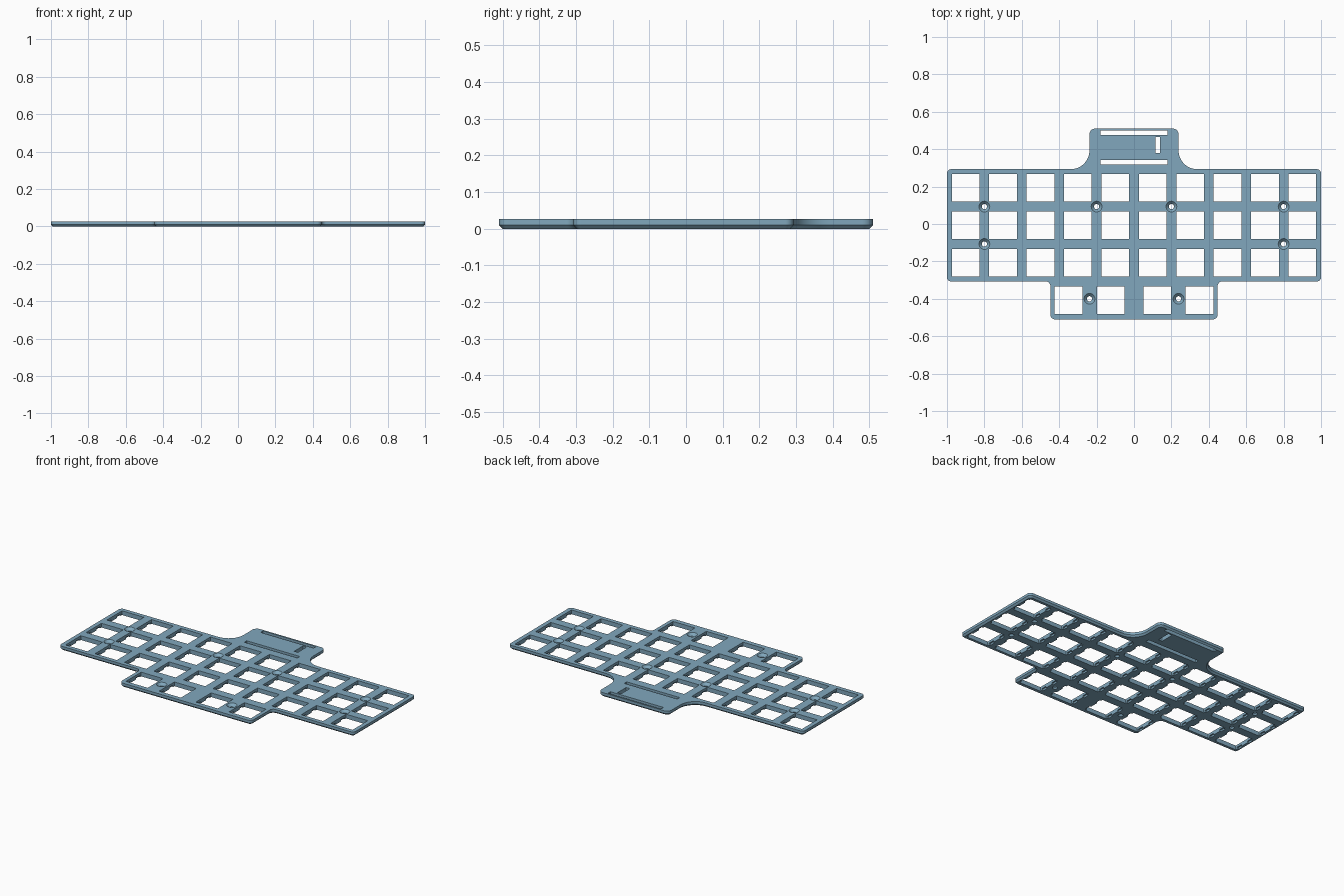
import bpy, bmesh, math

if "Cube" in bpy.data.objects:
    bpy.data.objects.remove(bpy.data.objects["Cube"])

TOP = 0.026       # plate thickness
CH = 0.010        # bottom chamfer
PITCH = 0.2
HOLE = 0.148      # switch opening

blue = bpy.data.materials.new("steel_blue")
blue.diffuse_color = (0.22, 0.39, 0.51, 1)
blue.use_nodes = True
blue.node_tree.nodes["Principled BSDF"].inputs["Base Color"].default_value = blue.diffuse_color


def stack(bm, rings):
    """Closed solid from a list of (2D loop, z) rings, bottom to top."""
    loops = [[bm.verts.new((x, y, z)) for x, y in pts] for pts, z in rings]
    n = len(loops[0])
    bm.faces.new(loops[0][::-1])
    bm.faces.new(loops[-1])
    for lo, hi in zip(loops, loops[1:]):
        for i in range(n):
            j = (i + 1) % n
            bm.faces.new((lo[i], lo[j], hi[j], hi[i]))


def box(bm, x0, x1, y0, y1, z0=-0.02, z1=0.05):
    loop = [(x0, y0), (x1, y0), (x1, y1), (x0, y1)]
    stack(bm, [(loop, z0), (loop, z1)])


def circle(cx, cy, r, n=24):
    return [(cx + r * math.cos(2 * math.pi * i / n),
             cy + r * math.sin(2 * math.pi * i / n)) for i in range(n)]


def rounded(corners, inset=0.0, seg=8):
    """Right-angled outline (counter-clockwise) with filleted corners, inset evenly."""
    pts, n = [], len(corners)
    for i, (x, y, r) in enumerate(corners):
        px, py, _ = corners[i - 1]
        qx, qy, _ = corners[(i + 1) % n]
        a, b = math.hypot(x - px, y - py), math.hypot(qx - x, qy - y)
        d1 = ((x - px) / a, (y - py) / a)
        d2 = ((qx - x) / b, (qy - y) / b)
        convex = d1[0] * d2[1] - d1[1] * d2[0] > 0
        cx, cy = x + r * (d2[0] - d1[0]), y + r * (d2[1] - d1[1])
        rad = r - inset if convex else r + inset
        for k in range(seg + 1):
            t = math.pi / 2 * k / seg
            c, s = math.cos(t), math.sin(t)
            pts.append((cx + rad * (d1[0] * s - d2[0] * c),
                        cy + rad * (d1[1] * s - d2[1] * c)))
    return pts


def make(name, bm):
    bmesh.ops.recalc_face_normals(bm, faces=bm.faces)
    me = bpy.data.meshes.new(name)
    bm.to_mesh(me)
    bm.free()
    me.materials.append(blue)
    ob = bpy.data.objects.new(name, me)
    bpy.context.collection.objects.link(ob)
    return ob


# plate outline: main field, controller tab at the back, thumb row at the front
right = [(0.447, -0.51, 0.025), (0.447, -0.307, 0.025), (1.0, -0.307, 0.022),
         (1.0, 0.293, 0.022), (0.238, 0.293, 0.1), (0.238, 0.51, 0.03)]
outline = right + [(-x, y, r) for x, y, r in reversed(right)]
bm = bmesh.new()
stack(bm, [(rounded(outline, CH), 0), (rounded(outline), CH), (rounded(outline), TOP)])
plate = make("switch_plate", bm)

# switch positions
keys = [(-0.9 + PITCH * c, 0.193 - PITCH * r) for r in range(3) for c in range(10)]
keys += [(x, -0.407) for x in (-0.35, -0.125, 0.125, 0.35)]

# switch openings and controller slots
h = HOLE / 2
bm = bmesh.new()
for x, y in keys:
    box(bm, x - h, x + h, y - h, y + h)
box(bm, -0.18, 0.18, 0.476, 0.5)
box(bm, -0.18, 0.18, 0.318, 0.342)
box(bm, 0.115, 0.14, 0.38, 0.465)
openings = make("opening_cutter", bm)

# clip notches under the side walls of each opening
bm = bmesh.new()
for x, y in keys:
    for s in (-1, 1):
        yc = y + s * 0.044
        box(bm, x - h - 0.009, x + h + 0.009, yc - 0.018, yc + 0.018, -0.02, 0.011)
notches = make("notch_cutter", bm)

# countersunk screw holes
screws = [(x, 0.093) for x in (-0.8, -0.2, 0.2, 0.8)]
screws += [(-0.8, -0.107), (0.8, -0.107), (-0.238, -0.4), (0.238, -0.4)]
bm = bmesh.new()
for x, y in screws:
    small, big = circle(x, y, 0.014), circle(x, y, 0.029)
    stack(bm, [(small, -0.02), (small, 0.010), (big, TOP), (big, 0.05)])
holes = make("screw_cutter", bm)

# cut everything out of the plate
bpy.context.view_layer.objects.active = plate
plate.select_set(True)
for cutter in (openings, notches, holes):
    cutter.hide_render = True
    mod = plate.modifiers.new(cutter.name, 'BOOLEAN')
    mod.operation = 'DIFFERENCE'
    mod.solver = 'EXACT'
    mod.object = cutter
    bpy.ops.object.modifier_apply(modifier=mod.name)
    bpy.data.objects.remove(cutter)
bpy.ops.object.shade_smooth_by_angle(angle=math.radians(30))
